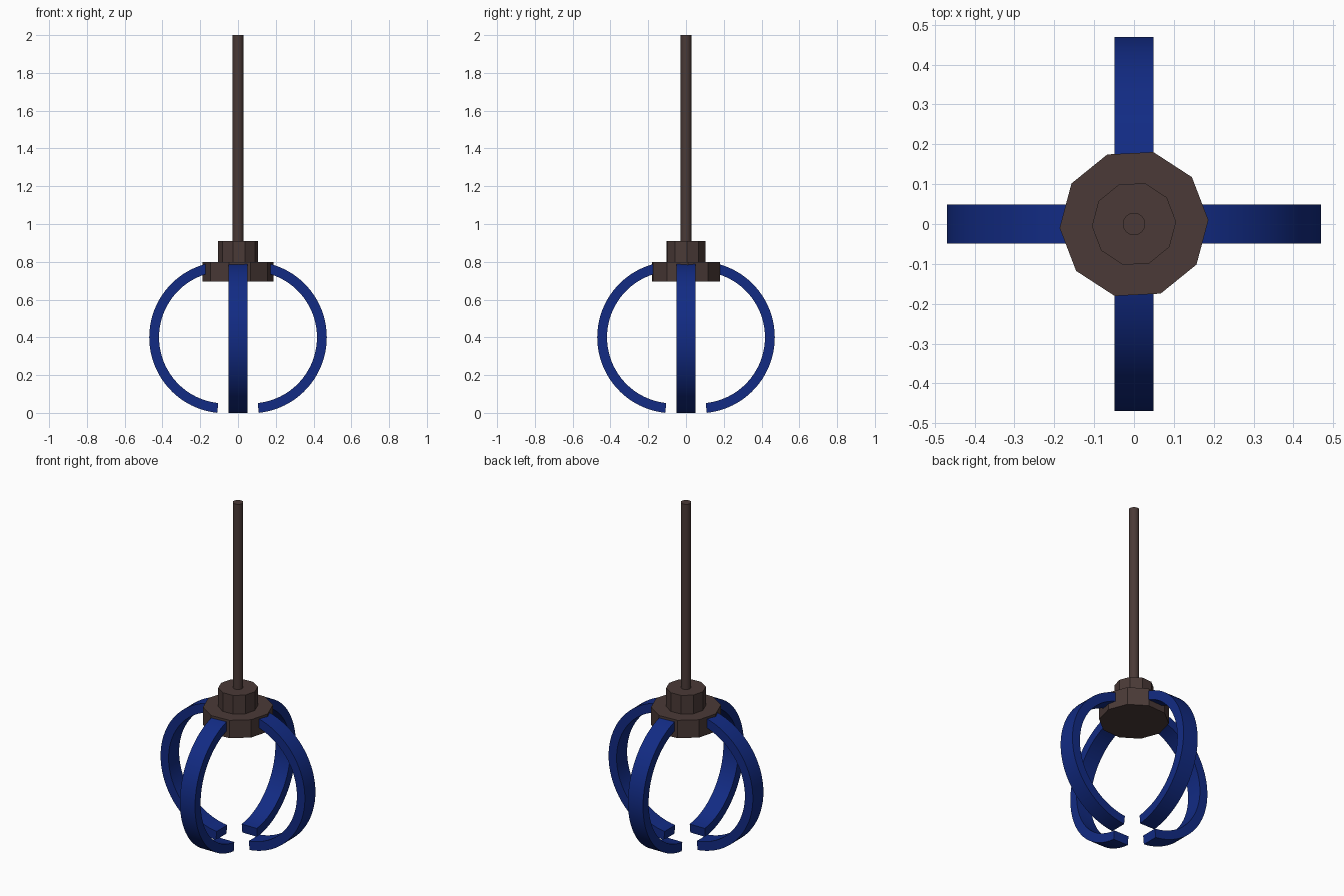
import bpy, bmesh
from math import cos, sin, radians, pi

if "Cube" in bpy.data.objects:
    bpy.data.objects.remove(bpy.data.objects["Cube"])


def material(name, color):
    mat = bpy.data.materials.new(name)
    mat.diffuse_color = color
    mat.use_nodes = True
    mat.node_tree.nodes["Principled BSDF"].inputs["Base Color"].default_value = mat.diffuse_color
    return mat


BROWN = material("dark_brown", (0.069, 0.042, 0.038, 1))
BLUE = material("deep_blue", (0.006, 0.024, 0.23, 1))


def finish(obj, mat, smooth):
    obj.data.materials.append(mat)
    if smooth:
        bpy.ops.object.select_all(action='DESELECT')
        obj.select_set(True)
        bpy.context.view_layer.objects.active = obj
        bpy.ops.object.shade_smooth_by_angle(angle=radians(30))


def prism(name, radius, z0, z1, sides, turn=0, smooth=False):
    """Upright prism with its first corner at angle `turn` from +x."""
    bm = bmesh.new()
    ring = [bm.verts.new((radius * cos(turn + 2 * pi * i / sides),
                          radius * sin(turn + 2 * pi * i / sides), z0))
            for i in range(sides)]
    base = bm.faces.new(ring)
    ext = bmesh.ops.extrude_face_region(bm, geom=[base], use_keep_orig=True)
    top = [g for g in ext["geom"] if isinstance(g, bmesh.types.BMVert)]
    bmesh.ops.translate(bm, verts=top, vec=(0, 0, z1 - z0))
    bmesh.ops.recalc_face_normals(bm, faces=bm.faces)
    mesh = bpy.data.meshes.new(name)
    bm.to_mesh(mesh)
    bm.free()
    obj = bpy.data.objects.new(name, mesh)
    bpy.context.collection.objects.link(obj)
    finish(obj, BROWN, smooth)


def claw(name, heading):
    """Flat bar swept along an arc from the hub down to the open tip."""
    cx, cz, r_in, r_out, half = 0.068, 0.40, 0.35, 0.402, 0.049
    start, end, steps = radians(84), radians(-84), 40
    bm = bmesh.new()
    rings = []
    for i in range(steps + 1):
        a = start + (end - start) * i / steps
        rings.append([bm.verts.new((cx + r * cos(a), y, cz + r * sin(a)))
                      for r, y in ((r_in, -half), (r_out, -half),
                                   (r_out, half), (r_in, half))])
    for a, b in zip(rings, rings[1:]):
        for k in range(4):
            n = (k + 1) % 4
            bm.faces.new((a[k], a[n], b[n], b[k]))
    bm.faces.new(rings[0])
    bm.faces.new(rings[-1])
    bmesh.ops.recalc_face_normals(bm, faces=bm.faces)
    mesh = bpy.data.meshes.new(name)
    bm.to_mesh(mesh)
    bm.free()
    obj = bpy.data.objects.new(name, mesh)
    obj.rotation_euler.z = heading
    bpy.context.collection.objects.link(obj)
    finish(obj, BLUE, True)


# Ten-sided hub and collar, with the round hanging rod above
prism("hub", 0.187, 0.695, 0.80, 10, radians(3))
prism("collar", 0.106, 0.80, 0.91, 10, radians(3))
prism("rod", 0.028, 0.90, 2.0, 32, smooth=True)

# Four claws around the hub
for i, side in enumerate(("right", "back", "left", "front")):
    claw(side + "_claw", i * pi / 2)
